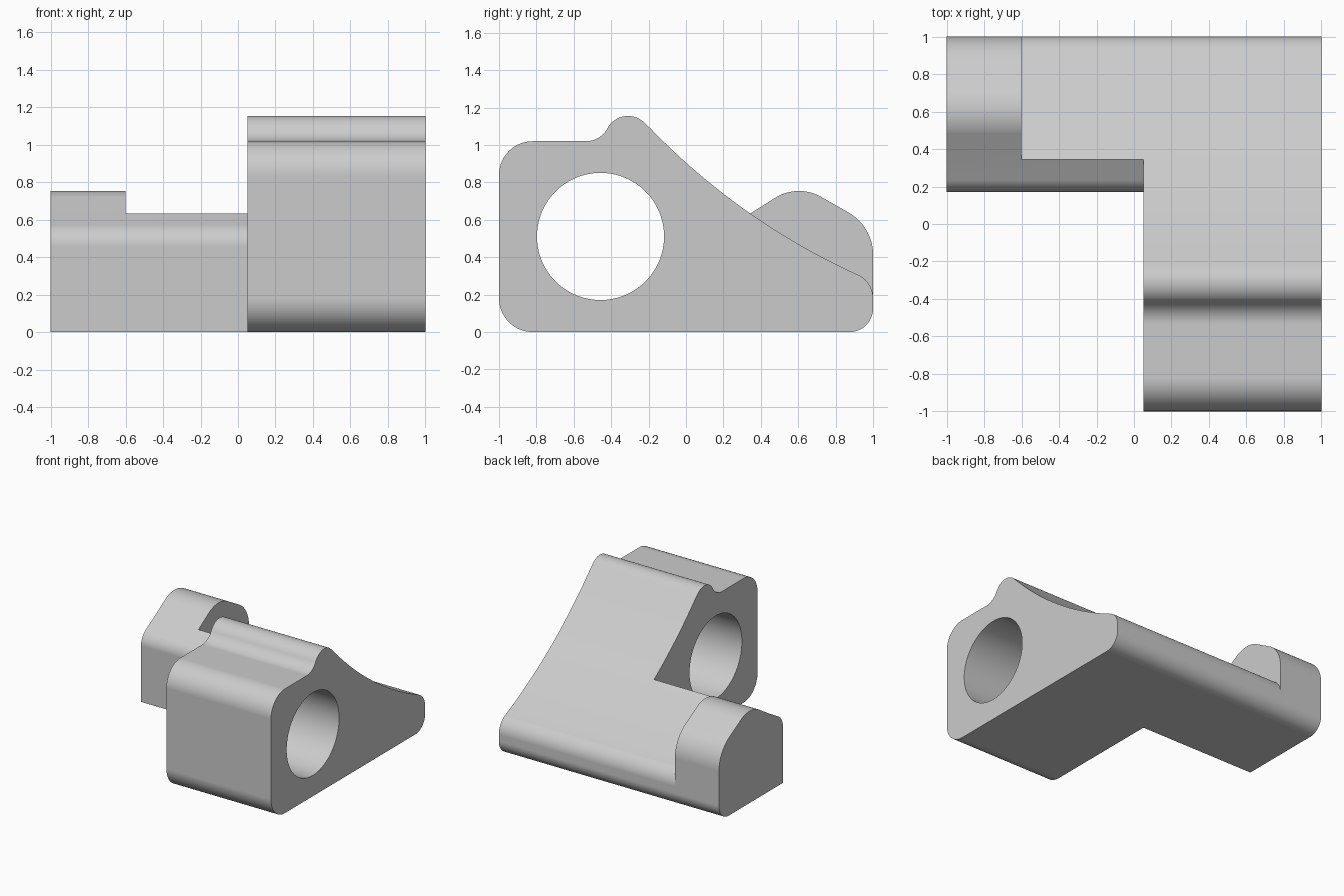
import bpy, bmesh
from math import cos, sin, radians, hypot

if "Cube" in bpy.data.objects:
    bpy.data.objects.remove(bpy.data.objects["Cube"], do_unlink=True)

# Stations across the bracket: wing end, step, body side, body end
END, STEP, SIDE, FAR = -1.0, -0.6, 0.05, 1.0
STATIONS = [END, STEP, SIDE, FAR]


def arc(cy, cz, r, a0, a1, n=20):
    """Points of an arc in the y-z plane, angles in degrees."""
    angles = [radians(a0 + (a1 - a0) * i / n) for i in range(n + 1)]
    return [(cy + r * cos(a), cz + r * sin(a)) for a in angles]


def chain(*pieces):
    """Join point lists, dropping repeated points."""
    points = []
    for p in sum(pieces, []):
        if not points or hypot(p[0] - points[-1][0], p[1] - points[-1][1]) > 0.003:
            points.append(p)
    return points


# Profile pieces, meeting at three shared points
foot, back = (0.17, 0.0), (1.0, 0.18)
upper_sweep = arc(2.42, 3.61, 3.629, 223.4, 235.1)
crest = upper_sweep[-1]

front = chain([foot], arc(-0.82, 0.18, 0.18, 270, 180), arc(-0.82, 0.84, 0.18, 180, 90),
              arc(-0.535, 1.15, 0.13, 270, 331.9), arc(-0.31, 1.03, 0.125, 151.9, 43.4),
              upper_sweep)
ramp = chain([crest], arc(2.42, 3.61, 3.629, 235.1, 245.5), arc(0.86, 0.18, 0.14, 65.5, 0))
lower = chain([back], arc(0.875, 0.125, 0.125, 0, -90), [foot])
nose = chain([foot], arc(0.297, 0.46, 0.127, 180, 120), [crest])
hump = chain([crest], arc(0.604, 0.514, 0.24, 120, 60), arc(0.74, 0.413, 0.26, 60, 0), [back])
bore = arc(-0.457, 0.511, 0.34, 0, 360, 72)

bm = bmesh.new()


def strip(points, x0, x1):
    """Sweep a profile piece along x between two stations."""
    rows = [[bm.verts.new((x, y, z)) for y, z in points]
            for x in STATIONS if x0 <= x <= x1]
    for a, b in zip(rows, rows[1:]):
        for i in range(len(points) - 1):
            bm.faces.new((a[i], a[i + 1], b[i + 1], b[i]))


def cap(x, *loops):
    """Fill closed loops at a station; a second loop is a hole."""
    edges = []
    for loop in loops:
        vs = [bm.verts.new((x, y, z)) for y, z in loop]
        edges += [bm.edges.new((v, vs[i - 1])) for i, v in enumerate(vs)]
    bmesh.ops.triangle_fill(bm, edges=edges, use_beauty=True, normal=(1, 0, 0))


# Swept outer surfaces and the bore
strip(lower, END, FAR)
strip(ramp, STEP, FAR)
strip(front, SIDE, FAR)
strip(nose, END, SIDE)
strip(hump, END, STEP)
strip(bore, SIDE, FAR)

# Flat end and step faces
cap(FAR, front[:-1] + ramp[:-1] + lower[:-1], bore[:-1])
cap(SIDE, front[:-1] + nose[:0:-1], bore[:-1])
cap(STEP, hump[:-1] + ramp[:0:-1])
cap(END, hump[:-1] + lower[:-1] + nose[:-1])

bmesh.ops.remove_doubles(bm, verts=bm.verts, dist=0.0001)
bmesh.ops.recalc_face_normals(bm, faces=bm.faces)

mesh = bpy.data.meshes.new("bracket")
bm.to_mesh(mesh)
bm.free()
bracket = bpy.data.objects.new("bracket", mesh)
bpy.context.collection.objects.link(bracket)

# Plain grey material
grey = bpy.data.materials.new("light grey")
grey.use_nodes = True
colour = (0.6, 0.6, 0.6, 1)
grey.diffuse_color = colour
grey.node_tree.nodes["Principled BSDF"].inputs["Base Color"].default_value = colour
mesh.materials.append(grey)

# Smooth fillets with crisp ends
bpy.ops.object.select_all(action="DESELECT")
bracket.select_set(True)
bpy.context.view_layer.objects.active = bracket
bpy.ops.object.shade_smooth_by_angle(angle=radians(25))
weighted = bracket.modifiers.new("weighted normals", "WEIGHTED_NORMAL")
weighted.keep_sharp = True
